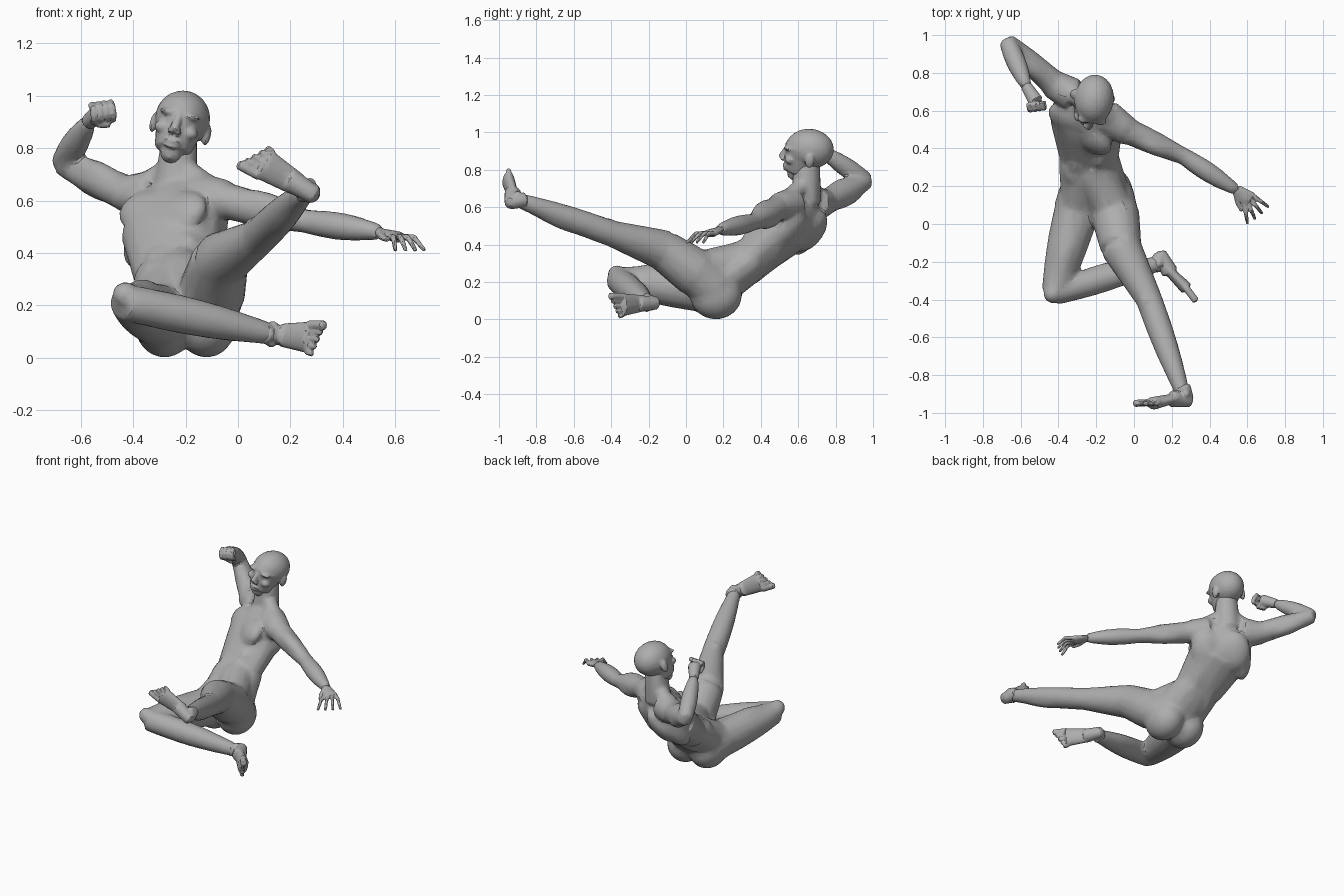
import bpy, bmesh, math
from mathutils import Vector, Matrix

cube = bpy.data.objects.get("Cube")
if cube:
    bpy.data.objects.remove(cube, do_unlink=True)

grey = bpy.data.materials.new("clay grey")
grey.use_nodes = True
colour = (.42, .42, .42, 1)
grey.diffuse_color = colour
grey.node_tree.nodes["Principled BSDF"].inputs["Base Color"].default_value = colour

WORLD = Matrix()
RIGHT_TO_LEFT = (1, 0, 0)
UPRIGHT = (0, 0, 1)


def frame(origin, side, up):
    """Matrix with x = side, z = up, and -y = the front."""
    side = Vector(side).normalized()
    up = Vector(up)
    up = (up - side * up.dot(side)).normalized()
    matrix = Matrix((side, up.cross(side), up)).transposed().to_4x4()
    matrix.translation = origin
    return matrix


def tube(bm, start, end, r_start, r_end, bulge=0, side=RIGHT_TO_LEFT, depth=1, space=WORLD):
    """Tapered, round-ended tube; bulge swells its middle, depth flattens it across side."""
    start, end = Vector(start), Vector(end)
    along = (end - start).normalized()
    side = Vector(side)
    side = (side - along * side.dot(along)).normalized()
    front = side.cross(along) * depth
    segments, steps = 16, 8
    rings = []
    for i in range(steps + 1):
        t = i / steps
        radius = r_start + (r_end - r_start) * t + bulge * math.sin(math.pi * t)
        centre = start.lerp(end, t)
        turns = [math.tau * k / segments for k in range(segments)]
        rings.append([bm.verts.new(space @ (centre + (side * math.cos(a) + front * math.sin(a)) * radius))
                      for a in turns])
    tips = (start - along * r_start * depth / 2, end + along * r_end * depth / 2)
    poles = [bm.verts.new(space @ tip) for tip in tips]
    for k in range(segments):
        j = (k + 1) % segments
        for low, high in zip(rings, rings[1:]):
            bm.faces.new((low[k], low[j], high[j], high[k]))
        for ring, pole in zip((rings[0], rings[-1]), poles):
            bm.faces.new((ring[k], ring[j], pole))


def chain(bm, points, radii, **shape):
    """Tubes joined end to end."""
    for i in range(len(points) - 1):
        tube(bm, points[i], points[i + 1], radii[i], radii[i + 1], **shape)


def blob(bm, centre, size, space=WORLD):
    matrix = space @ Matrix.Translation(centre) @ Matrix.Diagonal((*size, 1))
    bmesh.ops.create_icosphere(bm, subdivisions=3, radius=1, matrix=matrix)


def muscle(bm, start, end, offset, width):
    """Spindle lying beside the bone from start to end."""
    offset = Vector(offset)
    tube(bm, start + offset, end + offset / 2, .01, .01, bulge=width)


def finish(name, bm, voxel, ratio, smoothing):
    """Fuse the pieces into one skin, then reduce it to a faceted surface."""
    bmesh.ops.recalc_face_normals(bm, faces=bm.faces)
    mesh = bpy.data.meshes.new(name)
    bm.to_mesh(mesh)
    bm.free()
    mesh.materials.append(grey)
    ob = bpy.data.objects.new(name, mesh)
    bpy.context.collection.objects.link(ob)
    bpy.ops.object.select_all(action='DESELECT')
    ob.select_set(True)
    bpy.context.view_layer.objects.active = ob
    fuse = ob.modifiers.new("fuse", 'REMESH')
    fuse.mode, fuse.voxel_size = 'VOXEL', voxel
    soften = ob.modifiers.new("soften", 'SMOOTH')
    soften.iterations = smoothing
    facet = ob.modifiers.new("facet", 'DECIMATE')
    facet.ratio = ratio
    for modifier in ("fuse", "soften", "facet"):
        bpy.ops.object.modifier_apply(modifier=modifier)
    bpy.ops.object.shade_smooth_by_angle(angle=math.radians(24))


# Joints of the pose
hips, waist = Vector((-.2, .12, .16)), Vector((-.24, .35, .32))
ribs, collar = Vector((-.25, .55, .49)), Vector((-.24, .64, .63))
skull = Vector((-.22, .65, .885))
left_hip, left_thigh = Vector((-.1, .05, .25)), Vector((-.07, -.12, .37))
left_knee, left_ankle = Vector((.08, -.4, .46)), Vector((.26, -.9, .64))
right_hip, right_knee = Vector((-.3, .08, .16)), Vector((-.42, -.36, .21))
right_ankle = Vector((.13, -.21, .09))
left_shoulder, left_elbow = Vector((-.05, .5, .6)), Vector((.26, .36, .52))
left_wrist = Vector((.54, .18, .48))
right_shoulder, right_elbow = Vector((-.41, .73, .62)), Vector((-.67, .965, .74))
right_wrist = Vector((-.57, .73, .9))

# Torso, twisted from the hips to the shoulders
body = bmesh.new()
belly = frame(waist, (.9, -.3, 0), ribs - hips)
chest = frame(ribs, (.8, -.6, 0), collar - waist)
tube(body, hips, waist, .19, .16, depth=.7)
tube(body, waist, ribs, .16, .2, side=belly.col[0][:3], depth=.68)
tube(body, ribs, collar, .2, .13, bulge=.02, side=chest.col[0][:3], depth=.64)
tube(body, collar, skull, .085, .065)

# Chest, back and belly muscles
for s in (-1, 1):
    blob(body, (s * .09, -.09, .02), (.11, .05, .09), chest)
    blob(body, (s * .09, .07, .03), (.1, .06, .13), chest)
    blob(body, (s * .14, .02, -.03), (.06, .07, .13), chest)
    blob(body, (s * .05, .07, .04), (.04, .04, .2), belly)
    for k in (-1, 0, 1):
        blob(body, (s * .05, -.08, k * .08), (.045, .04, .045), belly)

# Seat: buttocks, and the groin joining each thigh to the waist
for s, hip in ((-1, right_hip), (1, left_hip)):
    buttock = hips + Vector((s * .08, .04, -.03))
    blob(body, buttock, (.115, .14, .13))
    tube(body, buttock + Vector((0, 0, .03)), hip, .12, .125)
    tube(body, waist.lerp(hip, .2), hip, .11, .11)

# Legs: the left one raised straight, the right one folded under
chain(body, (left_hip, left_thigh, left_knee), (.13, .11, .07))
tube(body, left_knee, left_ankle, .07, .038, bulge=.01)
muscle(body, left_hip, left_knee, (0, 0, .07), .06)
muscle(body, left_knee, left_ankle, (0, 0, -.03), .04)
tube(body, right_hip, right_knee, .12, .07, bulge=.01)
tube(body, right_knee, right_ankle, .07, .04, bulge=.015, side=UPRIGHT)
muscle(body, right_hip, right_knee, (0, 0, .06), .06)
muscle(body, right_knee, right_ankle, (0, .04, 0), .04)
for knee in (left_knee, right_knee):
    blob(body, knee + Vector((-.01, -.01, .03)), (.05, .05, .05))

# Arms, with the slope from neck to shoulder: left stretched out, right bent up
for shoulder, elbow, wrist in ((left_shoulder, left_elbow, left_wrist),
                               (right_shoulder, right_elbow, right_wrist)):
    blob(body, shoulder, (.08, .08, .07))
    tube(body, collar.lerp(shoulder, .5), shoulder, .09, .08, side=UPRIGHT)
    tube(body, collar.lerp(skull, .4), shoulder, .05, .05)
    tube(body, shoulder, elbow, .07, .045, bulge=.005, side=UPRIGHT)
    tube(body, elbow, wrist, .045, .03, bulge=.015, side=UPRIGHT)
    muscle(body, shoulder, elbow, (0, -.02, .03), .04)
    muscle(body, shoulder, elbow, (0, .02, -.03), .04)
finish("body", body, .011, .12, 8)

# Head: skull, jaw, nose, lips and chin, then the paired features
head = bmesh.new()
face = frame(skull, (.95, -.13, -.24), (.24, .06, .96))
blob(head, (0, .01, .03), (.105, .13, .107), face)
tube(head, (0, -.015, .03), (0, -.045, -.1), .1, .07, depth=1.1, space=face)
tube(head, (0, -.02, -.08), (0, -.085, -.125), .06, .035, space=face)
tube(head, (0, -.11, .03), (0, -.14, -.03), .014, .018, space=face)
blob(head, (0, -.115, -.07), (.035, .016, .009), face)
blob(head, (0, -.112, -.09), (.03, .016, .009), face)
for s in (-1, 1):
    blob(head, (s * .045, -.1, .035), (.035, .025, .012), face)
    blob(head, (s * .055, -.085, -.025), (.03, .03, .025), face)
    blob(head, (s * .016, -.13, -.035), (.012, .014, .01), face)
    blob(head, (s * .105, .025, -.01), (.015, .025, .04), face)
finish("head", head, .007, .2, 2)

# Open left hand: palm, fanned fingers and a thumb
hand = bmesh.new()
palm = Vector((.61, .13, .46))
tube(hand, left_wrist, palm, .03, .045, side=(.6, .8, 0), depth=.5)
for k in range(4):
    angle = -math.radians(36 + 15 * k)
    root = palm + Vector((.02, .02, 0)) - Vector((.015, .016, 0)) * k
    reach = Vector((math.cos(angle), math.sin(angle), 0)) * .05
    bend = root + reach
    chain(hand, (root, bend, bend + reach - Vector((0, 0, .05))), (.013, .011, .008))
thumb = left_wrist + Vector((.01, -.07, -.02))
chain(hand, (left_wrist, thumb, thumb + Vector((.02, -.04, -.01))), (.02, .013, .009))
finish("left_hand", hand, .005, .2, 1)

# Clenched right hand: palm, curled fingers and a thumb
fist = bmesh.new()
grip = frame((-.52, .65, .94), (.75, .1, .1), (.2, -.5, .75))
tube(fist, right_wrist, grip.translation, .03, .04)
for k in range(4):
    x = (k - 1.5) * .024
    knuckles = ((x, .01, .03), (x, -.025, .035), (x, -.045, .01), (x, -.03, -.025))
    chain(fist, knuckles, (.014,) * 4, space=grip)
chain(fist, ((-.04, .02, -.03), (-.02, -.03, -.035), (.02, -.045, -.03)), (.015,) * 3,
      side=UPRIGHT, space=grip)
finish("right_hand", fist, .005, .2, 1)


def foot(name, ankle, toward, up, inner):
    """Foot pointing toward, with its top facing up; inner is the big toe's side."""
    toward, up = Vector(toward), Vector(up)
    space = frame(ankle, up.cross(toward), up)
    bm = bmesh.new()
    tube(bm, (0, 0, .04), (0, .02, -.03), .04, .04, space=space)
    tube(bm, (0, .04, -.035), (0, -.07, -.025), .035, .045, space=space)
    tube(bm, (0, -.04, -.02), (0, -.19, -.05), .045, .062, depth=.55, space=space)
    for s in (-1, 1):
        blob(bm, (s * .035, 0, 0), (.015, .02, .02), space)
    for k in range(5):
        x = inner * (.046 - k * .025)
        radius = .013 if k else .019
        tube(bm, (x, -.18, -.045), (x * 1.1, k * .015 - .27, -.05), radius, radius, space=space)
    finish(name, bm, .006, .2, 1)


foot("left_foot", left_ankle, (-.82, -.12, .5), (0, 1, 0), -1)
foot("right_foot", right_ankle, (.56, -.83, -.04), (-.83, -.56, .1), 1)
